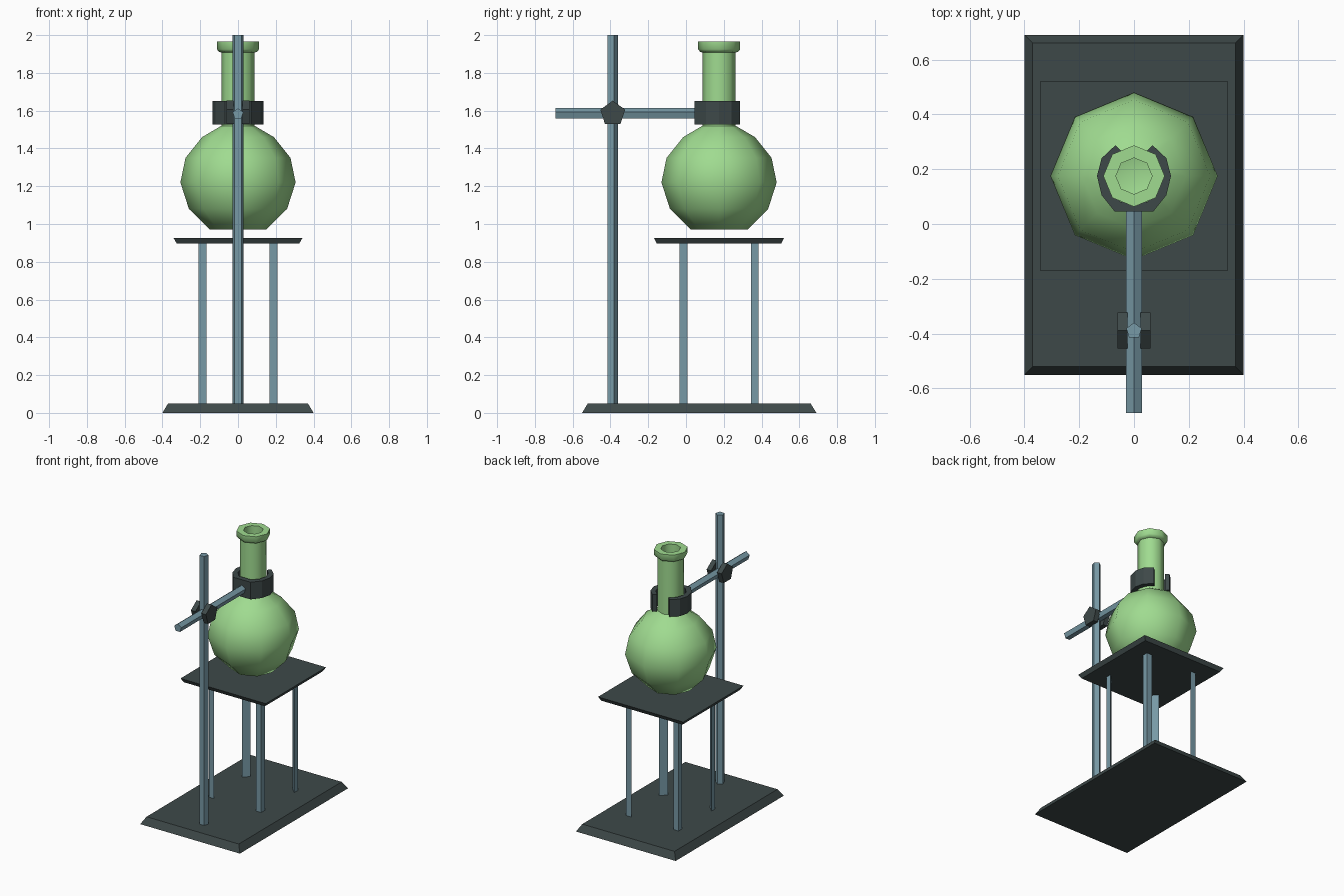
import bpy, bmesh, math
from mathutils import Vector

if "Cube" in bpy.data.objects:
    bpy.data.objects.remove(bpy.data.objects["Cube"])


def material(name, rgb):
    m = bpy.data.materials.new(name)
    m.diffuse_color = (*rgb, 1)
    m.use_nodes = True
    m.node_tree.nodes["Principled BSDF"].inputs["Base Color"].default_value = m.diffuse_color
    return m


DARK = material("dark iron", (0.048, 0.066, 0.066))
STEEL = material("blue steel", (0.185, 0.32, 0.38))
GLASS = material("green glass", (0.35, 0.71, 0.28))
CY = 0.175  # y of the flask axis


def finish(name, bm, mat, smooth=None):
    bmesh.ops.remove_doubles(bm, verts=bm.verts, dist=1e-5)
    bmesh.ops.recalc_face_normals(bm, faces=bm.faces)
    me = bpy.data.meshes.new(name)
    bm.to_mesh(me)
    bm.free()
    me.materials.append(mat)
    if smooth:
        for p in me.polygons:
            p.use_smooth = True
        me.set_sharp_from_angle(angle=math.radians(smooth))
    ob = bpy.data.objects.new(name, me)
    bpy.context.collection.objects.link(ob)
    return ob


def loft(name, rings, mat, caps=True, smooth=None):
    """Join matching rings of points with quads, capping both ends."""
    bm = bmesh.new()
    vs = [[bm.verts.new(p) for p in r] for r in rings]
    n = len(vs[0])
    for a, b in zip(vs, vs[1:]):
        for i in range(n):
            j = (i + 1) % n
            bm.faces.new((a[i], a[j], b[j], b[i]))
    if caps:
        bm.faces.new(vs[0])
        bm.faces.new(vs[-1])
    return finish(name, bm, mat, smooth)


def rect(hx, hy, cy, z):
    return [(-hx, cy - hy, z), (hx, cy - hy, z), (hx, cy + hy, z), (-hx, cy + hy, z)]


def ngon(n, r, start=90):
    return [(r * math.cos(math.radians(start) + math.tau * i / n),
             r * math.sin(math.radians(start) + math.tau * i / n)) for i in range(n)]


# bevelled base and table top
loft("base", [rect(0.4, 0.62, 0.07, 0), rect(0.37, 0.59, 0.07, 0.05)], DARK)
loft("table_top", [rect(0.325, 0.33, CY, 0.898), rect(0.342, 0.345, CY, 0.927)], DARK)

# four corner legs with triangular section
for sx in (-1, 1):
    for sy in (-1, 1):
        tri = [(0.21, 0.21), (0.168, 0.21), (0.21, 0.168)]
        loft("table_leg", [[(sx * x, CY + sy * y, z) for x, y in tri] for z in (0.04, 0.905)], STEEL)

# five-sided stand rod and clamp arm
pent = ngon(5, 0.03)
loft("stand_rod", [[(x, -0.39 + y, z) for x, y in pent] for z in (0.04, 2.0)], STEEL)
loft("clamp_arm", [[(x, y, 1.583 + z) for x, z in pent] for y in (-0.69, 0.06)], STEEL)

# knobs on either side of the rod crossing
knob = ngon(5, 0.069)
for s in (-1, 1):
    loft("clamp_knob", [[(s * x, -0.388 + y, 1.584 + z) for y, z in knob] for x in (0.024, 0.06)], DARK)

# open clamp collar around the neck
outer = [(0.07, -0.13), (0.118, -0.07), (0.135, 0), (0.118, 0.065), (0.068, 0.112)]
inner = [(0.046, 0.09), (0.085, 0.05), (0.1, 0), (0.088, -0.05), (0.05, -0.094)]
half = outer + inner
outline = half + [(-x, y) for x, y in reversed(half)]
loft("clamp_collar", [[(x, CY + y, z) for x, y in outline] for z in (1.528, 1.652)], DARK)

# octagonal flask: outside up to the lip, then back down the inside
profile = [(0, 0.97), (0.15, 0.97), (0.26, 1.08), (0.305, 1.22), (0.278, 1.35), (0.19, 1.46),
           (0.088, 1.52), (0.088, 1.908), (0.1, 1.912), (0.112, 1.925), (0.112, 1.965),
           (0.066, 1.965), (0.066, 1.515), (0.17, 1.45), (0.255, 1.34), (0.28, 1.22),
           (0.24, 1.09), (0.14, 0.99), (0, 0.99)]
loft("flask", [[(x, CY + y, z) for x, y in ngon(8, max(r, 1e-3))] for r, z in profile],
     GLASS, smooth=50)
